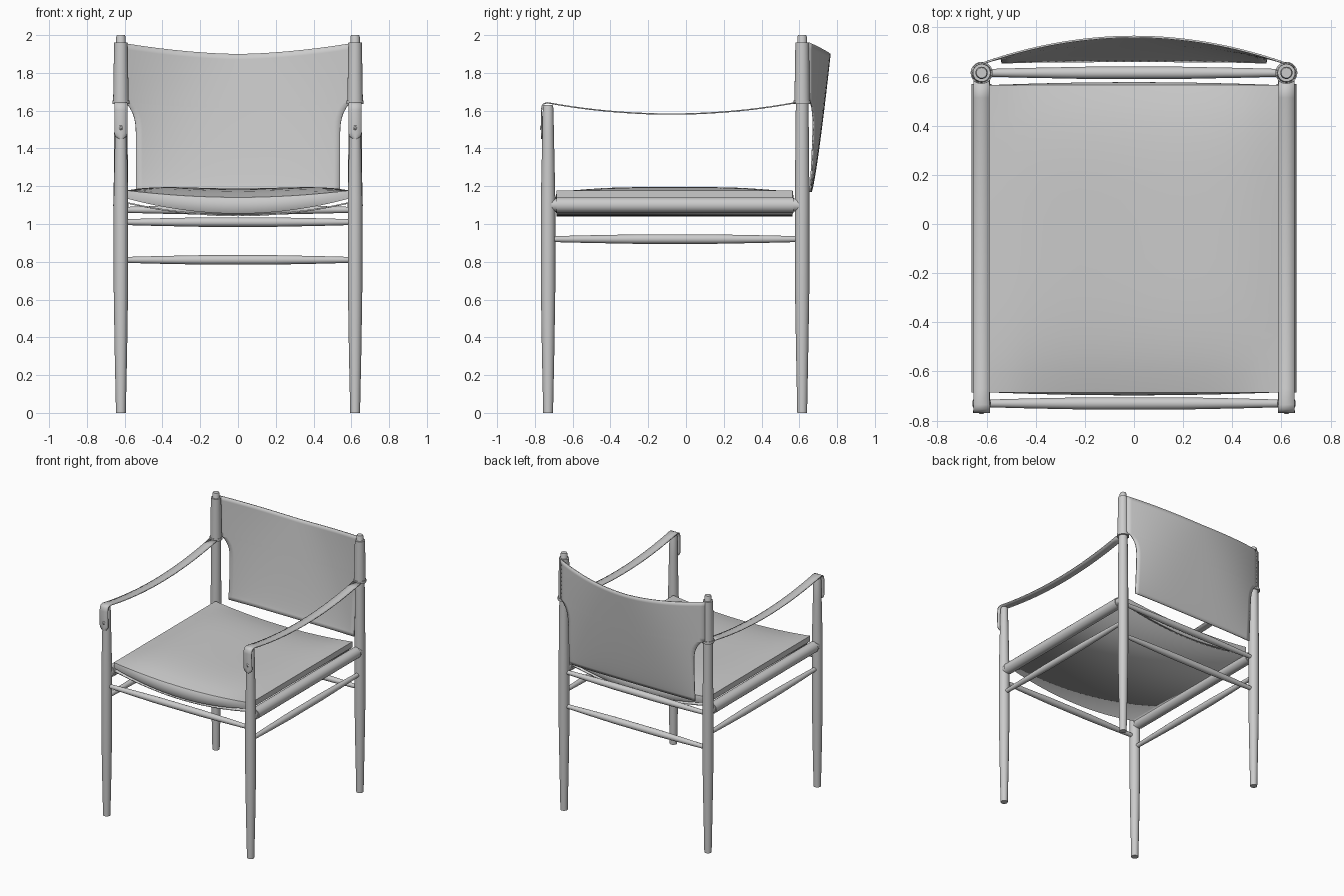
import bpy, bmesh, math
from mathutils import Vector

if "Cube" in bpy.data.objects:
    bpy.data.objects.remove(bpy.data.objects["Cube"], do_unlink=True)

grey = bpy.data.materials.new("light_grey")
grey.use_nodes = True
grey.diffuse_color = (0.6, 0.6, 0.6, 1)
grey.node_tree.nodes["Principled BSDF"].inputs["Base Color"].default_value = (0.6, 0.6, 0.6, 1)


def finish(name, bm, thickness=0):
    bmesh.ops.recalc_face_normals(bm, faces=bm.faces)
    mesh = bpy.data.meshes.new(name)
    bm.to_mesh(mesh)
    bm.free()
    obj = bpy.data.objects.new(name, mesh)
    bpy.context.collection.objects.link(obj)
    mesh.materials.append(grey)
    if thickness:
        mod = obj.modifiers.new("thickness", "SOLIDIFY")
        mod.thickness = thickness
        mod.offset = 0
    bpy.ops.object.select_all(action="DESELECT")
    obj.select_set(True)
    bpy.context.view_layer.objects.active = obj
    bpy.ops.object.shade_smooth_by_angle(angle=math.radians(40))
    return obj


def turned(name, start, end, profile, sides=20):
    """Lathe a (fraction, radius) profile along the line from start to end."""
    start, end = Vector(start), Vector(end)
    turn = (end - start).to_track_quat("Z", "Y")
    bm = bmesh.new()
    rings = []
    for t, r in profile:
        centre = start.lerp(end, t)
        angles = [2 * math.pi * i / sides for i in range(sides)]
        rings.append([bm.verts.new(centre + turn @ Vector((r * math.cos(a), r * math.sin(a), 0)))
                      for a in angles])
    for a, b in zip(rings, rings[1:]):
        for i in range(sides):
            j = (i + 1) % sides
            bm.faces.new((a[i], a[j], b[j], b[i]))
    bm.faces.new(rings[0])
    bm.faces.new(rings[-1])
    return finish(name, bm)


def sheet(name, rows, thickness):
    """Leather sheet through rows of points."""
    bm = bmesh.new()
    grid = [[bm.verts.new(p) for p in row] for row in rows]
    for a, b in zip(grid, grid[1:]):
        for i in range(len(a) - 1):
            bm.faces.new((a[i], a[i + 1], b[i + 1], b[i]))
    return finish(name, bm, thickness)


LEG_X, FRONT_Y, BACK_Y = 0.62, -0.73, 0.615
FRONT_LEG = [(0, 0.026), (0.2, 0.033), (0.4, 0.038), (0.7, 0.038), (0.9, 0.031), (0.99, 0.028), (1, 0.024)]
BACK_LEG = [(0, 0.026), (0.18, 0.033), (0.33, 0.038), (0.6, 0.038), (0.8, 0.034),
            (0.975, 0.029), (0.98, 0.025), (0.995, 0.025), (1, 0.021)]
SPINDLE = [(0, 0.015), (0.15, 0.02), (0.35, 0.025), (0.65, 0.025), (0.85, 0.02), (1, 0.015)]
TUBE = [(0, 1), (1, 1)]


def tube(radius):
    return [(t, radius) for t, _ in TUBE]


# Parts on each side
for side, s in (("left", 1), ("right", -1)):
    x = s * LEG_X
    turned(side + "_front_leg", (x, FRONT_Y, 0), (x, FRONT_Y, 1.63), FRONT_LEG)
    turned(side + "_back_leg", (x, BACK_Y, 0), (x, BACK_Y, 2), BACK_LEG)
    turned(side + "_seat_rail", (x, FRONT_Y, 1.1), (x, BACK_Y, 1.1), tube(0.034))
    turned(side + "_seat_sleeve", (x, -0.685, 1.1), (x, 0.57, 1.1), tube(0.041))
    turned(side + "_stretcher", (x, FRONT_Y, 0.92), (x, BACK_Y, 0.92), SPINDLE)
    turned(side + "_back_sleeve", (x, BACK_Y, 1.65), (x, BACK_Y, 1.96), [(0, 0.041), (1, 0.036)])
    turned(side + "_strap_loop", (x, BACK_Y, 1.635), (x, BACK_Y, 1.655), tube(0.045))
    turned(side + "_strap_stud", (x, -0.76, 1.51), (x, -0.774, 1.51), [(0, 0.012), (0.6, 0.012), (1, 0.006)])

    # Arm strap: rounded flap, bend over the leg, sagging span
    path = []
    for i in range(7):
        a = math.pi / 2 * i / 6
        path.append((-0.763, 1.485 - 0.035 * math.cos(a), max(0.006, 0.035 * math.sin(a))))
    path += [(-0.765, 1.6, 0.034), (-0.762, 1.625, 0.034), (-0.752, 1.637, 0.034)]
    for i in range(21):
        y = -0.735 + 1.315 * i / 20
        path.append((y, 1.582 + 0.06 * ((y + 0.078) / 0.657) ** 2, 0.033))
    sheet(side + "_arm_strap", [[(x + w * k, y, z) for k in (-1, 0, 1)] for y, z, w in path], 0.007)

# Cross rails
for name, y, z in (("front_stretcher", FRONT_Y, 1.01), ("back_stretcher", BACK_Y, 0.81),
                   ("back_seat_rail", BACK_Y, 1.075)):
    turned(name, (-LEG_X, y, z), (LEG_X, y, z), SPINDLE)

# Seat sling hung between the side rails
sling = []
for j in range(2):
    y = (-0.685, 0.565)[j]
    sling.append([(0.6 * u, y, 1.115 - 0.07 * (1 - u * u)) for u in [i / 12 - 1 for i in range(25)]])
sheet("seat_sling", sling, 0.008)

# Cushion: dished underside, puffed top
bm = bmesh.new()
bmesh.ops.create_cube(bm, size=2)
bmesh.ops.subdivide_edges(bm, edges=bm.edges[:], cuts=15, use_grid_fill=True)
for v in bm.verts:
    a, b, c = v.co
    dish = 1 - a * a
    low = 1.135 - 0.08 * dish
    high = 1.178 - 0.037 * dish + 0.047 * (1 - a ** 4) * (1 - b ** 4)
    bulge = 0.012 * dish * (1 - c * c)
    v.co = (0.59 * a, -0.06 + (0.625 + bulge) * b, low + (high - low) * (c + 1) / 2)
finish("seat_cushion", bm)

# Backrest sling: cut away below the sleeves, bowed backward
CUT = 0.603
levels = [CUT * i / 18 for i in range(19)] + [CUT + 0.002 + (1 - CUT - 0.002) * i / 10 for i in range(11)]
rows = []
for t in levels:
    ease = min(1, max(0, (t - 0.33) / (CUT - 0.33)))
    half = LEG_X if t > CUT else 0.54 + 0.055 * ease ** 4
    row = []
    for i in range(33):
        x = half * (i / 16 - 1)
        u = abs(x) / LEG_X
        top = 1.9 + 0.06 * u ** 1.7
        bow = (0.01 + 0.1 * t ** 0.8) * (1 - u ** (4 - 2 * t))
        row.append((x, 0.652 + bow, 1.17 + t * (top - 1.17)))
    rows.append(row)
sheet("backrest_sling", rows, 0.008)
